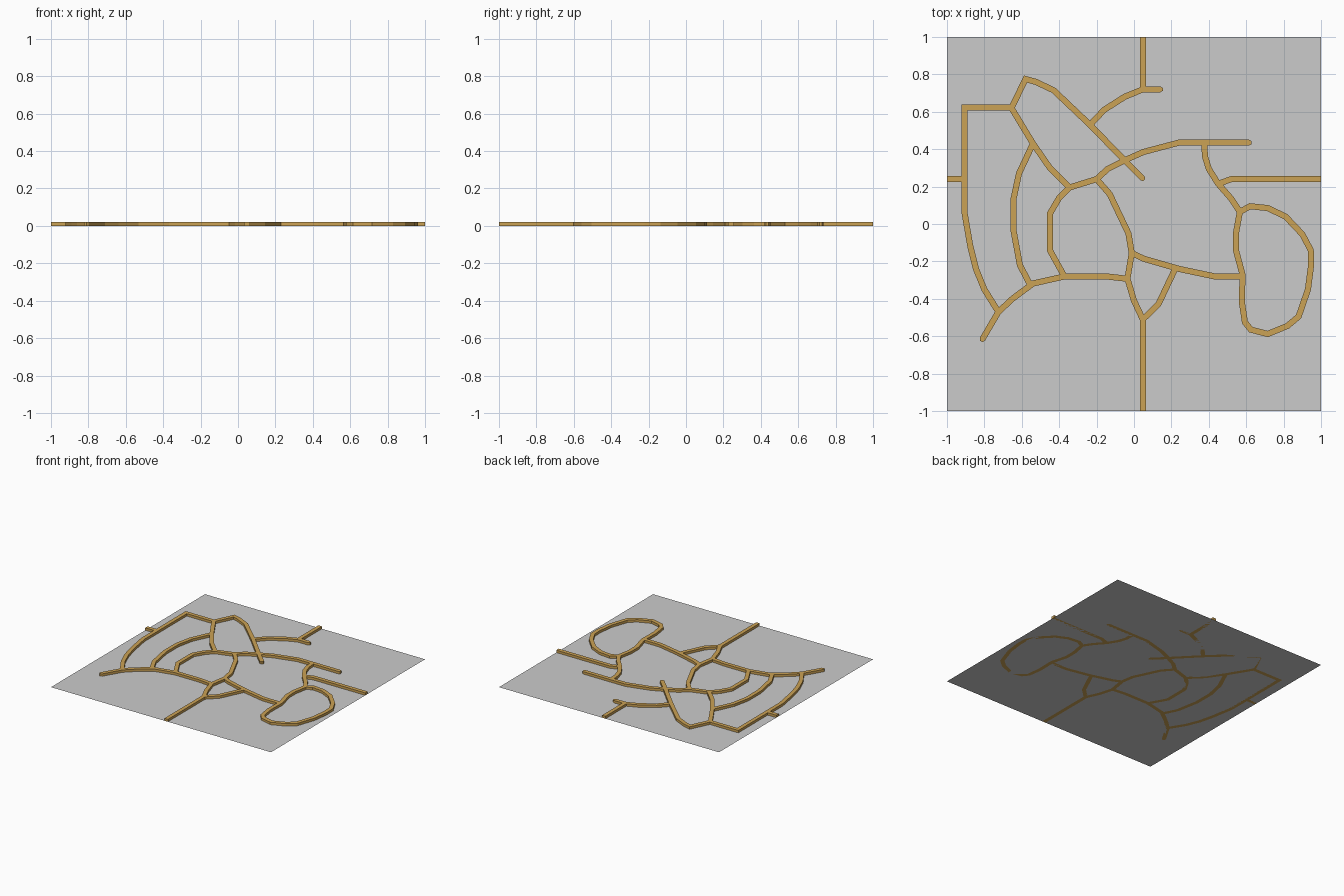
import bpy
import bmesh
from mathutils import Vector

if "Cube" in bpy.data.objects:
    bpy.data.objects.remove(bpy.data.objects["Cube"])

HALF, HEIGHT = 0.016, 0.02

mat = bpy.data.materials.new("road_ochre")
mat.diffuse_color = (0.6, 0.36, 0.09, 1)
mat.use_nodes = True
mat.node_tree.nodes["Principled BSDF"].inputs["Base Color"].default_value = mat.diffuse_color


def finish(name, bm, material=None):
    me = bpy.data.meshes.new(name)
    bm.to_mesh(me)
    bm.free()
    if material:
        me.materials.append(material)
    ob = bpy.data.objects.new(name, me)
    bpy.context.collection.objects.link(ob)
    return ob


def sections(pts, loop):
    """Mitred left/right pairs, with bevelled tips at ends not on the sheet edge."""
    p = [Vector(q) for q in pts]
    n, out = len(p), []
    for i, q in enumerate(p):
        first, last = (i == 0 and not loop), (i == n - 1 and not loop)
        a = (p[1] - q if first else q - p[i - 1]).normalized()
        b = (q - p[-2] if last else p[(i + 1) % n] - q).normalized()
        t = (a + b).normalized()
        side = Vector((-t.y, t.x)) * HALF / max(t.dot(a), 0.4)
        pair = [(q + side, q - side)]
        if (first or last) and max(abs(q.x), abs(q.y)) < 0.999:
            tip = q + t * HALF * (0.9 if last else -0.9)
            cap = (tip + side * 0.45, tip - side * 0.45)
            pair = [cap] + pair if first else pair + [cap]
        out += pair
    return out


def road(name, pts, loop=False):
    bm = bmesh.new()
    rings = []
    for l, r in sections(pts, loop):
        rings.append([bm.verts.new((v.x, v.y, z))
                      for v, z in ((l, 0), (r, 0), (r, HEIGHT), (l, HEIGHT))])
    count = len(rings)
    for i in range(count if loop else count - 1):
        A, B = rings[i], rings[(i + 1) % count]
        for k in range(4):
            m = (k + 1) % 4
            bm.faces.new((A[k], A[m], B[m], B[k]))
    if not loop:
        bm.faces.new(rings[0])
        bm.faces.new(rings[-1])
    bmesh.ops.recalc_face_normals(bm, faces=bm.faces)
    finish(name, bm, mat)


# Ground sheet
bm = bmesh.new()
bmesh.ops.create_grid(bm, x_segments=1, y_segments=1, size=1)
finish("ground_sheet", bm)

# West side
road("west_exit", [(-1, .24), (-.91, .24)])
road("west_road", [(-.65, .622), (-.906, .622), (-.906, .06), (-.875, -.12),
                   (-.845, -.24), (-.80, -.35), (-.725, -.47)])
road("southwest_road", [(-.81, -.615), (-.725, -.47), (-.65, -.40), (-.54, -.318),
                        (-.37, -.28), (-.15, -.28), (-.035, -.293)])
road("northwest_road", [(-.655, .62), (-.58, .775), (-.525, .76), (-.43, .715),
                        (-.235, .53), (-.05, .34), (.045, .245)])
road("west_inner_arc", [(-.54, .43), (-.615, .27), (-.645, .13), (-.645, -.03),
                        (-.61, -.22), (-.555, -.325)])

# Centre
road("cross_road", [(-.655, .62), (-.54, .43), (-.45, .30), (-.345, .195),
                    (-.20, .24), (-.14, .295), (-.04, .345), (.05, .385),
                    (.24, .435), (.615, .435)])
road("centre_west_arc", [(-.345, .195), (-.40, .14), (-.45, .055), (-.45, -.14),
                         (-.375, -.275)])
road("south_road", [(-.20, .24), (-.13, .16), (-.03, -.05), (-.012, -.155),
                    (-.035, -.293), (0, -.41), (.047, -.51), (.047, -1)])
road("southeast_link", [(-.012, -.155), (.05, -.185), (.24, -.24), (.43, -.28),
                        (.58, -.28)])
road("south_fork", [(.22, -.24), (.13, -.43), (.047, -.51)])

# North
road("north_road", [(.047, 1), (.047, .72)])
road("north_stub", [(.047, .72), (.14, .72)])
road("north_branch", [(.047, .72), (-.05, .68), (-.16, .61), (-.235, .53)])

# East side with the closed loop
road("east_link", [(.375, .435), (.38, .36), (.40, .295), (.45, .215),
                   (.52, .135), (.566, .065)])
road("east_exit", [(.45, .215), (.52, .24), (1, .24)])
road("east_loop", [(.566, .065), (.545, -.05), (.545, -.14), (.58, -.27),
                   (.577, -.42), (.593, -.525), (.625, -.565), (.715, -.588),
                   (.82, -.545), (.88, -.495), (.93, -.35), (.947, -.22),
                   (.945, -.14), (.90, -.055), (.81, .04), (.715, .085),
                   (.62, .095)], loop=True)
